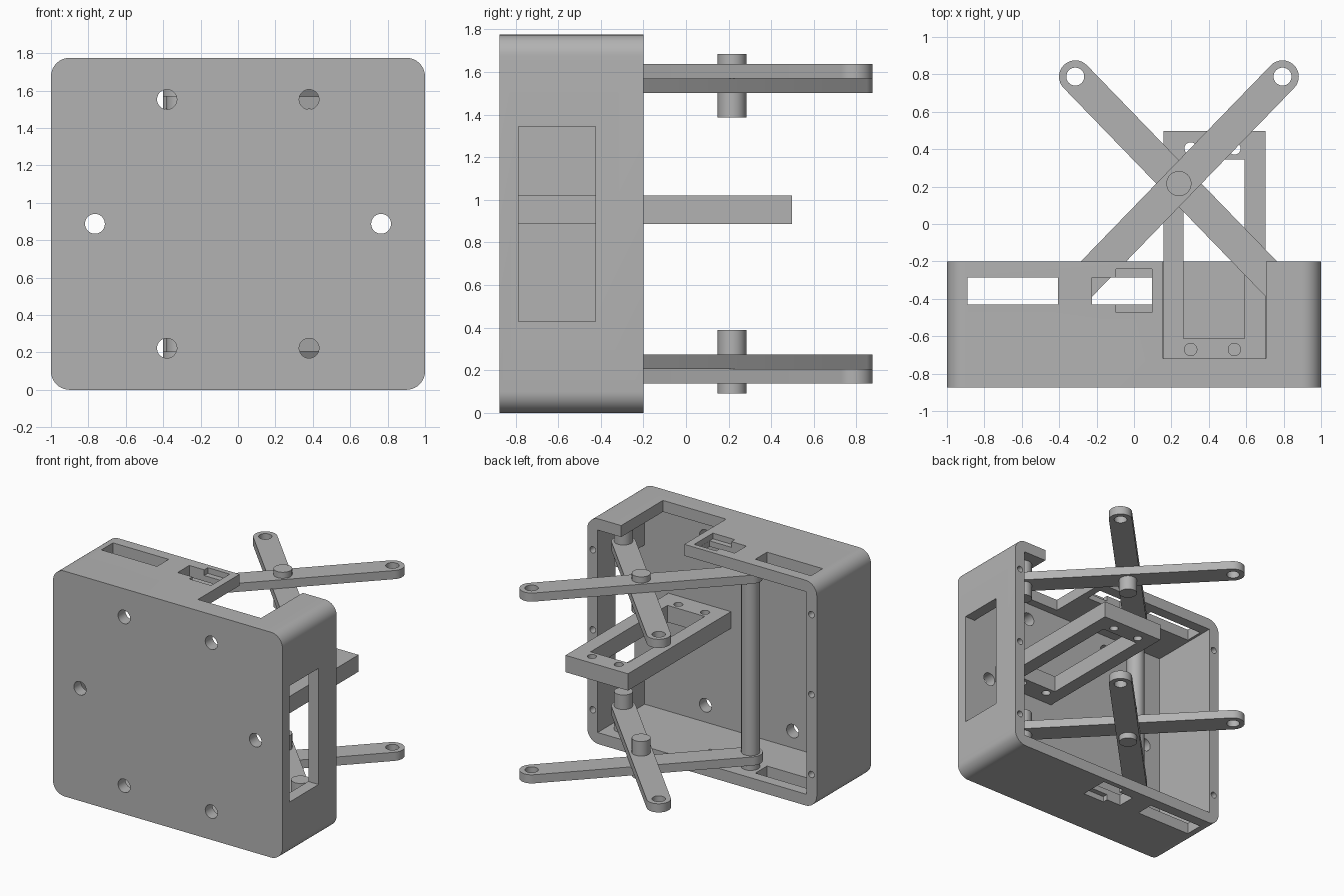
import bpy
import bmesh
from math import cos, sin, pi, atan2, hypot
from mathutils import Matrix, Vector

if "Cube" in bpy.data.objects:
    bpy.data.objects.remove(bpy.data.objects["Cube"])

grey = bpy.data.materials.new("plain grey")
grey.use_nodes = True
COLOUR = (0.45, 0.45, 0.45, 1)
grey.diffuse_color = COLOUR
grey.node_tree.nodes["Principled BSDF"].inputs["Base Color"].default_value = COLOUR

HEIGHT = 1.775
MID = HEIGHT / 2
FRONT, BACK = -0.875, -0.2
WALL = 0.09


def arc(cx, cy, r, a0, a1, n):
    return [(cx + r * cos(a0 + (a1 - a0) * i / n), cy + r * sin(a0 + (a1 - a0) * i / n))
            for i in range(n + 1)]


def prism(name, outline, low, high, along_y=False):
    """Extrude a flat outline along z, or an x-z outline along y."""
    bm = bmesh.new()
    if along_y:
        verts = [bm.verts.new((u, low, v)) for u, v in outline]
        push = Vector((0, high - low, 0))
    else:
        verts = [bm.verts.new((u, v, low)) for u, v in outline]
        push = Vector((0, 0, high - low))
    face = bm.faces.new(verts)
    top = bmesh.ops.extrude_face_region(bm, geom=[face])["geom"]
    bmesh.ops.translate(bm, vec=push, verts=[v for v in top if isinstance(v, bmesh.types.BMVert)])
    bmesh.ops.recalc_face_normals(bm, faces=bm.faces)
    mesh = bpy.data.meshes.new(name)
    bm.to_mesh(mesh)
    bm.free()
    mesh.materials.append(grey)
    obj = bpy.data.objects.new(name, mesh)
    bpy.context.collection.objects.link(obj)
    return obj


def rect(u0, u1, v0, v1):
    return [(u0, v0), (u1, v0), (u1, v1), (u0, v1)]


def block(name, x0, x1, y0, y1, z0, z1):
    return prism(name, rect(x0, x1, y0, y1), z0, z1)


def cylinder(name, u, v, r, low, high, along_y=False):
    return prism(name, arc(u, v, r, 0, 2 * pi, 40)[:-1], low, high, along_y)


def cut(obj, cutters):
    """Subtract the cutters, then discard them."""
    for c in cutters:
        c.hide_render = True
        mod = obj.modifiers.new("cut", "BOOLEAN")
        mod.operation, mod.solver, mod.object = "DIFFERENCE", "EXACT", c
    bpy.context.view_layer.update()
    graph = bpy.context.evaluated_depsgraph_get()
    mesh = bpy.data.meshes.new_from_object(obj.evaluated_get(graph))
    obj.modifiers.clear()
    obj.data = mesh
    for c in cutters:
        bpy.data.objects.remove(c)


# Housing: rounded box, open at the back
R = 0.1
outline = []
for i, (cx, cz) in enumerate([(1 - R, HEIGHT - R), (R - 1, HEIGHT - R), (R - 1, R), (1 - R, R)]):
    outline += arc(cx, cz, R, i * pi / 2, (i + 1) * pi / 2, 10)
housing = prism("housing", outline, FRONT, BACK, True)
inner_front = FRONT + WALL
holes = [block("cavity", WALL - 1, 1 - WALL, inner_front, BACK + 0.1, WALL, HEIGHT - WALL)]
# Side window and the top notch
holes.append(block("window", 0.8, 1.1, inner_front, -0.425, 0.43, 1.345))
holes.append(block("notch", 0.155, 0.705, -0.72, BACK + 0.1, HEIGHT - 0.2, HEIGHT + 0.1))
# Slots through top and bottom walls, with a shallow outer recess
holes.append(block("long_slot", -0.89, -0.405, -0.43, -0.285, -0.1, HEIGHT + 0.1))
holes.append(block("short_slot", -0.225, 0.095, -0.43, -0.285, -0.1, HEIGHT + 0.1))
for z0, z1 in ((-0.1, WALL / 2), (HEIGHT - WALL / 2, HEIGHT + 0.1)):
    holes.append(block("recess", -0.095, 0.096, -0.472, -0.24, z0, z1))
# Mounting holes in the front and screw holes in the back rim
for side in (-1, 1):
    for x, z in ((0.38, MID + 0.665), (0.38, MID - 0.665), (0.765, MID)):
        holes.append(cylinder("front_hole", side * x, z, 0.053, FRONT - 0.1, FRONT + 0.15, True))
    for dz in (-0.63, 0, 0.63):
        holes.append(cylinder("rim_hole", side * 0.953, MID + dz, 0.025, BACK - 0.15, BACK + 0.1, True))
cut(housing, holes)

# Flat bracket frame standing out of the front wall
bracket = block("bracket_frame", 0.158, 0.703, inner_front, 0.497, MID, 1.02)
holes = [block("opening", 0.265, 0.59, -0.612, 0.345, MID - 0.2, 1.2)]
for x in (0.303, 0.537):
    for y in (-0.671, 0.404):
        holes.append(cylinder("screw_hole", x, y, 0.033, MID - 0.2, 1.2))
cut(bracket, holes)

# Scissor arms: crossing bars with rounded, drilled ends
CX, CY, DX, DY = 0.24, 0.216, 0.554, 0.572
ARM_R, PIN_R, THICK = 0.087, 0.067, 0.068


def arm(name, direction, low):
    half = hypot(DX, DY)
    turn = Matrix.Rotation(atan2(DY, direction * DX), 2)
    pts = arc(half, 0, ARM_R, -pi / 2, pi / 2, 16) + arc(-half, 0, ARM_R, pi / 2, 3 * pi / 2, 16)
    pts = [turn @ Vector(p) + Vector((CX, CY)) for p in pts]
    obj = prism(name, pts, low, low + THICK)
    cut(obj, [cylinder("end_hole", CX + direction * DX, CY + DY, 0.048, low - 0.1, low + 0.2)])


arm("upper_outer_arm", 1, MID + 0.682)
arm("upper_inner_arm", -1, MID + 0.682 - THICK)
arm("lower_outer_arm", 1, MID - 0.682 - THICK)
arm("lower_inner_arm", -1, MID - 0.682)

# Pivot pins at the crossings and at the fixed ends, and the long linking rod
for name, low in (("upper", HEIGHT - 0.388), ("lower", 0.09)):
    cylinder(name + "_pivot_pin", CX, CY, PIN_R, low, low + 0.298)
    cylinder(name + "_end_pin", CX + DX, CY - DY, PIN_R, low, low + 0.298)
cylinder("linking_rod", CX - DX, CY - DY, PIN_R, WALL, HEIGHT - WALL)

# Smooth round surfaces, sharp corners
bpy.ops.object.select_all(action="DESELECT")
for obj in bpy.context.collection.objects:
    if obj.type == "MESH":
        obj.select_set(True)
        bpy.context.view_layer.objects.active = obj
bpy.ops.object.shade_smooth_by_angle(angle=pi / 6)
